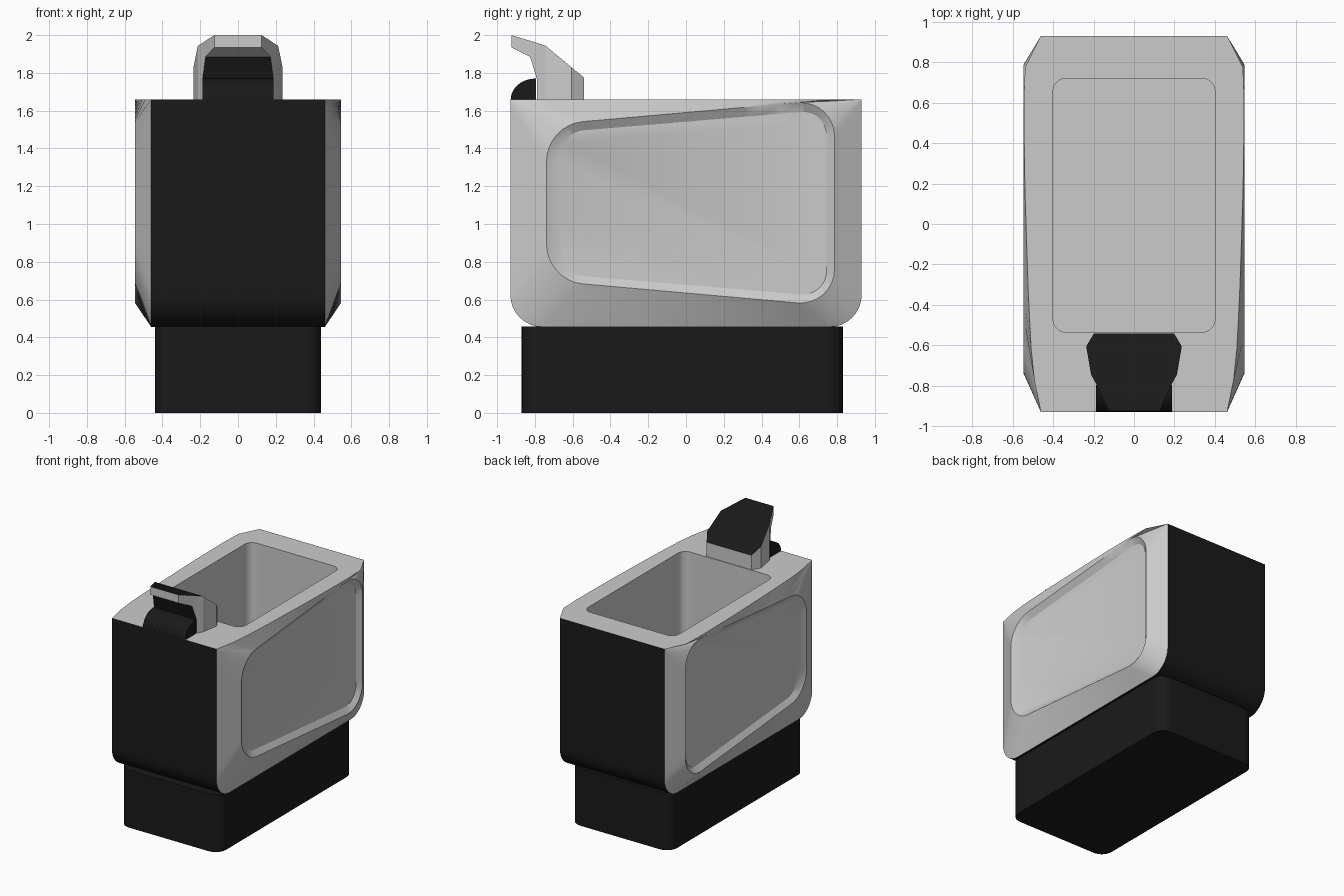
import bpy, bmesh, math
from mathutils import Vector

if "Cube" in bpy.data.objects:
    bpy.data.objects.remove(bpy.data.objects["Cube"])

dark = bpy.data.materials.new("dark_plastic")
dark.diffuse_color = (0.01, 0.01, 0.01, 1)
dark.use_nodes = True
dark.node_tree.nodes["Principled BSDF"].inputs["Base Color"].default_value = dark.diffuse_color
ARC, N = 9, 12          # points per rounded corner, steps per straight edge
STEP = ARC + N - 1


def round_poly(corners, ts):
    """Closed outline with bezier-rounded corners; equal counts for every call."""
    pts, m = [], len(corners)
    cs = [Vector(c) for c in corners]
    ends = []
    for i, p in enumerate(cs):
        a = p + (cs[i - 1] - p).normalized() * ts[i]
        b = p + (cs[(i + 1) % m] - p).normalized() * ts[i]
        ends.append((a, p, b))
    for i, (a, p, b) in enumerate(ends):
        c1, c2 = a.lerp(p, 0.55), b.lerp(p, 0.55)
        for k in range(ARC):
            t = k / (ARC - 1)
            u = 1 - t
            pts.append(a * u**3 + c1 * 3 * u * u * t + c2 * 3 * u * t * t + b * t**3)
        nxt = ends[(i + 1) % m][0]
        pts += [b.lerp(nxt, k / N) for k in range(1, N)]
    return pts


def finish(bm, name, mats=(), angle=30):
    me = bpy.data.meshes.new(name)
    bm.to_mesh(me)
    bm.free()
    for mt in mats:
        me.materials.append(mt)
    ob = bpy.data.objects.new(name, me)
    bpy.context.collection.objects.link(ob)
    bpy.ops.object.select_all(action='DESELECT')
    ob.select_set(True)
    bpy.context.view_layer.objects.active = ob
    bpy.ops.object.shade_smooth_by_angle(angle=math.radians(angle))
    return ob


def prism(name, outline, to3d, lo, hi, mats):
    """Extrude a closed 2D outline between two levels."""
    bm = bmesh.new()
    a = [bm.verts.new(to3d(p, lo)) for p in outline]
    b = [bm.verts.new(to3d(p, hi)) for p in outline]
    n = len(a)
    bm.faces.new(a)
    bm.faces.new(b)
    for i in range(n):
        j = (i + 1) % n
        bm.faces.new((a[i], a[j], b[j], b[i]))
    bmesh.ops.recalc_face_normals(bm, faces=bm.faces)
    return finish(bm, name, mats)


# Side-view outlines (y, z): body edge, raised panel rim, recessed panel
body = round_poly([(-.93, .455), (.93, .455), (.93, 1.66), (-.93, 1.66)], [.17, .17, .001, .001])
rim = round_poly([(-.738, .70), (.787, .565), (.787, 1.66), (-.738, 1.525)], [.19, .2, .2, .19])
inner = round_poly([(-.67, .735), (.745, .615), (.745, 1.605), (-.67, 1.485)], [.13, .14, .14, .13])
T0, T1 = 2 * STEP + ARC - 1, 3 * STEP     # index range of the top edge
top_curve = [(-.93, .46), (-.77, .493), (-.6, .51), (-.3, .524), (.2, .54), (.6, .545), (.78, .538), (.93, .46)]


def top_x(y):
    for (y0, x0), (y1, x1) in zip(top_curve, top_curve[1:]):
        if y <= y1:
            return x0 + (x1 - x0) * max(0, y - y0) / (y1 - y0)
    return .46


edge_x = [top_x(p[0]) if T0 <= i <= T1 else .46 for i, p in enumerate(body)]
n = len(body)

# Grey shell: both bulged sides with recessed panels
bm = bmesh.new()
edges = []
for s in (1, -1):
    r0 = [bm.verts.new((s * x, *p)) for x, p in zip(edge_x, body)]
    r1 = [bm.verts.new((s * .546, *p)) for p in rim]
    r2 = [bm.verts.new((s * .517, *p)) for p in inner]
    for o, q in ((r0, r1), (r1, r2)):
        for i in range(n):
            j = (i + 1) % n
            f = (o[i], o[j], q[j], q[i])
            bm.faces.new(f if s > 0 else f[::-1])
    bm.faces.new(r2 if s > 0 else r2[::-1])
    edges.append(r0[T0:T1 + 1])

# Cavity walls and floor, then the top rim around the opening
hole = round_poly([(-.4, -.535), (.4, -.535), (.4, .72), (-.4, .72)], [.065] * 4)
ht = [bm.verts.new((*p, 1.66)) for p in hole]
hb = [bm.verts.new((*p, .5)) for p in hole]
for i in range(n):
    j = (i + 1) % n
    bm.faces.new((ht[j], hb[j], hb[i], ht[i]))
bm.faces.new(hb)
loop = edges[0] + edges[1][::-1]
fill = []
for ring in (loop, ht):
    for a, b in zip(ring, ring[1:] + ring[:1]):
        fill.append(bm.edges.get((a, b)) or bm.edges.new((a, b)))
res = bmesh.ops.triangle_fill(bm, use_beauty=True, edges=fill, normal=(0, 0, 1))
for g in res["geom"]:
    if isinstance(g, bmesh.types.BMFace):
        g.normal_update()
        if g.normal.z < 0:
            g.normal_flip()
finish(bm, "body_shell")

# Dark band: front, underside and back of the body
bm = bmesh.new()
idx = [i % n for i in range(T1, n + T0 + 1)]
R = [bm.verts.new((.46, *body[i])) for i in idx]
L = [bm.verts.new((-.46, *body[i])) for i in idx]
for i in range(len(idx) - 1):
    bm.faces.new((R[i], L[i], L[i + 1], R[i + 1]))
finish(bm, "body_band", [dark])

# Base plinth
prism("base", round_poly([(-.44, -.87), (.44, -.87), (.44, .83), (-.44, .83)], [.09] * 4),
      lambda p, h: (p[0], p[1], h), 0, .457, [dark])

# Quarter-round button in front of the spout
arc = [(-.795, 1.655), (-.928, 1.655)]
arc += [(-.795 - .133 * math.cos(a), 1.66 + .11 * math.sin(a))
        for a in (k * math.pi / 20 for k in range(11))]
prism("button", arc, lambda p, h: (h, p[0], p[1]), -.187, .187, [dark])

# Faceted spout: stations of (y, half width, bottom z, top z)
st = [(-.925, .125, 1.935, 2.0), (-.825, .172, 1.885, 1.97), (-.79, .187, 1.77, 1.959),
      (-.788, .188, 1.655, 1.958), (-.745, .212, 1.655, 1.945),
      (-.605, .236, 1.655, 1.829), (-.54, .197, 1.655, 1.775)]
bm = bmesh.new()
rings = [[bm.verts.new(c) for c in ((-w, y, b), (w, y, b), (w, y, t), (-w, y, t))]
         for y, w, b, t in st]
bm.faces.new(rings[0])
bm.faces.new(rings[-1][::-1])
for i, (a, b) in enumerate(zip(rings, rings[1:])):
    for k in range(4):
        m = (k + 1) % 4
        f = bm.faces.new((a[m], a[k], b[k], b[m]))
        if k == 2 or (k == 0 and i in (1, 2)):
            f.material_index = 1
bmesh.ops.recalc_face_normals(bm, faces=bm.faces)
finish(bm, "spout", [None, dark], 10)
